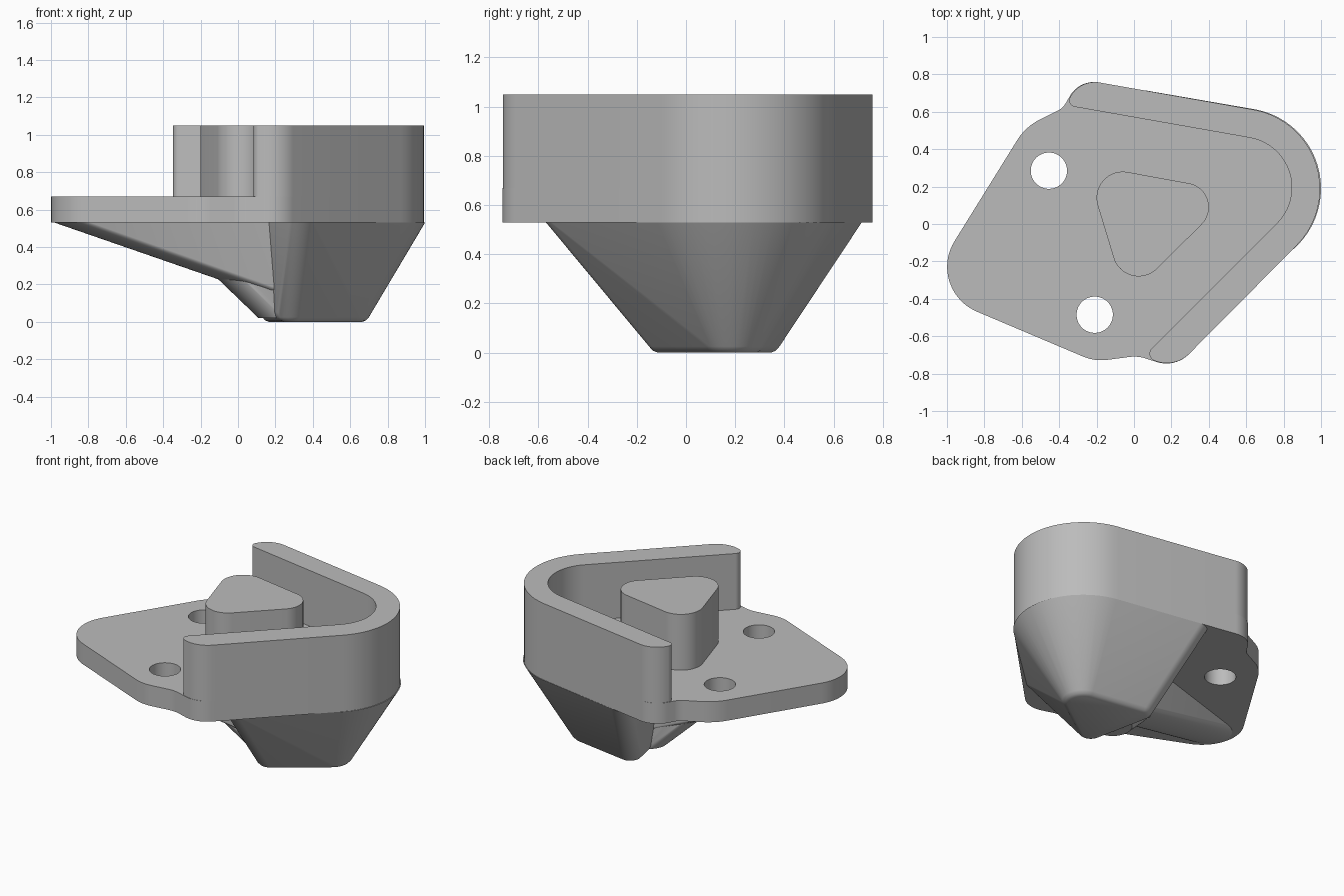
import bpy, bmesh, math
from mathutils import Vector

cube = bpy.data.objects.get("Cube")
if cube:
    bpy.data.objects.remove(cube, do_unlink=True)

grey = bpy.data.materials.new("light grey")
grey.use_nodes = True
grey.diffuse_color = (0.5, 0.5, 0.5, 1)
grey.node_tree.nodes["Principled BSDF"].inputs["Base Color"].default_value = (0.5, 0.5, 0.5, 1)

BASE, DECK, TOP = 0.53, 0.67, 1.05


def finish(name, bm):
    bmesh.ops.recalc_face_normals(bm, faces=bm.faces[:])
    mesh = bpy.data.meshes.new(name)
    bm.to_mesh(mesh)
    bm.free()
    mesh.materials.append(grey)
    obj = bpy.data.objects.new(name, mesh)
    bpy.context.collection.objects.link(obj)
    return obj


def smooth(obj):
    bpy.ops.object.select_all(action='DESELECT')
    obj.select_set(True)
    bpy.context.view_layer.objects.active = obj
    bpy.ops.object.shade_smooth_by_angle(angle=math.radians(30))


def fillet(corners, steps=20):
    """Round every (x, y, radius) corner of a closed outline."""
    pts = []
    for i, (x, y, r) in enumerate(corners):
        p = Vector((x, y))
        a = (Vector(corners[i - 1][:2]) - p).normalized()
        b = (Vector(corners[(i + 1) % len(corners)][:2]) - p).normalized()
        half = a.angle(b) / 2
        centre = p + (a + b).normalized() * (r / math.sin(half))
        start = p + a * (r / math.tan(half)) - centre
        end = p + b * (r / math.tan(half)) - centre
        sweep = math.atan2(start.x * end.y - start.y * end.x, start.dot(end))
        for k in range(steps + 1):
            t = sweep * k / steps
            c, s = math.cos(t), math.sin(t)
            pts.append(centre + Vector((start.x * c - start.y * s, start.x * s + start.y * c)))
    return pts


def extrude(name, outline, z0, z1):
    bm = bmesh.new()
    face = bm.faces.new([bm.verts.new((p.x, p.y, z0)) for p in outline])
    new = bmesh.ops.extrude_face_region(bm, geom=[face])["geom"]
    verts = [v for v in new if isinstance(v, bmesh.types.BMVert)]
    bmesh.ops.translate(bm, verts=verts, vec=(0, 0, z1 - z0))
    return finish(name, bm)


def hull(name, discs, n=64):
    """Convex skin around horizontal discs given as (x, y, z, radius)."""
    bm = bmesh.new()
    for x, y, z, r in discs:
        for k in range(n):
            t = math.tau * k / n
            bm.verts.new((x + r * math.cos(t), y + r * math.sin(t), z))
    res = bmesh.ops.convex_hull(bm, input=bm.verts[:])
    bmesh.ops.delete(bm, geom=[v for v in bm.verts if not v.link_faces], context='VERTS')
    bmesh.ops.dissolve_limit(bm, angle_limit=0.005, verts=bm.verts[:], edges=bm.edges[:])
    return finish(name, bm)


# Outer corners shared by the plate and the wall
back_end, nose, front_end = (-.29, .775, .15), (1.449, .469, .43), (.22, -.77, .17)

# Base plate with two bolt holes
plate = extrude("base_plate", fillet([
    (-1.12, -.35, .26), (-.58, .52, .3), (-.38, .62, .1), back_end, nose,
    front_end, (.02, -.705, .2), (-.21, -.735, .25)]), BASE, DECK)
for x, y in ((-.455, .285), (-.21, -.485)):
    cutter = hull("hole_cutter", [(x, y, BASE - .1, .097), (x, y, DECK + .1, .097)])
    cutter.hide_render = True
    mod = plate.modifiers.new("hole", 'BOOLEAN')
    mod.operation, mod.solver, mod.object = 'DIFFERENCE', 'EXACT', cutter
    bpy.context.view_layer.objects.active = plate
    bpy.ops.object.modifier_apply(modifier=mod.name)
    bpy.data.objects.remove(cutter, do_unlink=True)

# Raised V-shaped wall
wall = extrude("raised_wall", fillet([
    back_end, nose, front_end, (.05, -.71, .04), (1.131, .371, .27), (-.365, .635, .035)]),
    BASE, TOP)

# Rounded triangular post
post_discs = [(-.06, .14, .14), (.27, .09, .13), (.025, -.14, .14)]
post = hull("centre_post", [(x, y, z, r) for x, y, r in post_discs for z in (DECK - .02, TOP)])

# Tapered underside with a rounded foot
rim = [(.57, .19, .43), (.05, .635, .08), (.35, -.49, .08)]
foot = [(.57, .19, .14), (.21, .3, .09), (.29, -.07, .09)]
layers = [(x, y, BASE, r) for x, y, r in rim]
for z, inset in ((.05, 0), (.025, .01), (.008, .025), (0, .045)):
    layers += [(x, y, z, r - inset) for x, y, r in foot]
body = hull("tapered_underside", layers)

# Sloping rib under the plate, with a short blend into the foot
rib = hull("support_rib", [(-.83, -.28, BASE, .15), (.2, .05, BASE, .14), (.2, .05, .17, .14)])
blend = hull("rib_blend", [(-.02, -.02, .27, .13), (.12, .03, .17, .13), (.23, .07, .02, .12),
                           (.2, .05, .4, .14)])

for part in (plate, wall, post, body, rib, blend):
    smooth(part)
